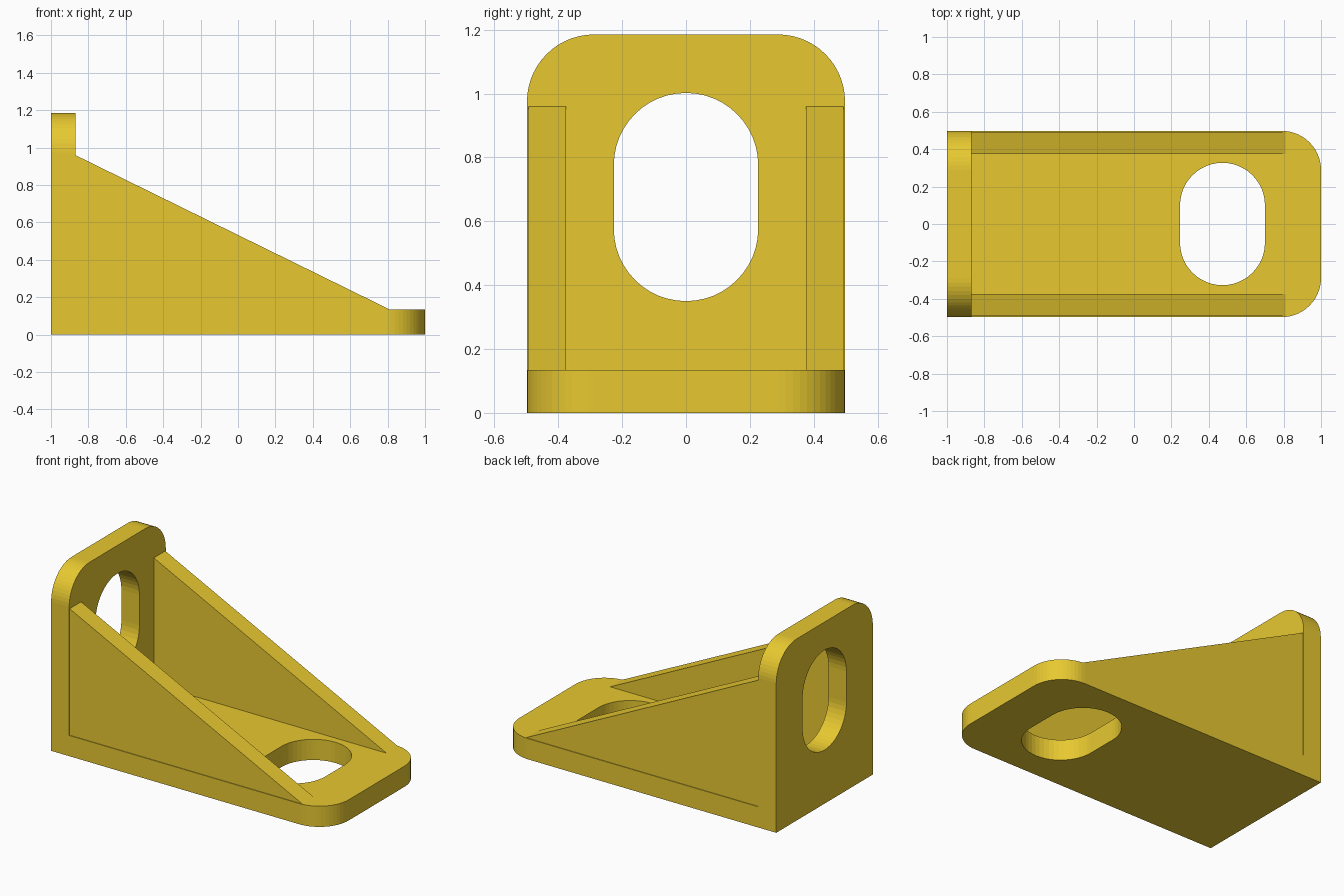
import bpy, bmesh, math

if "Cube" in bpy.data.objects:
    bpy.data.objects.remove(bpy.data.objects["Cube"])

W = 0.498                      # half width of the bracket
T = 0.135                      # base plate thickness
H = 1.185                      # back plate height
WALL = -0.87                   # inner face of the back plate

mat = bpy.data.materials.new("yellow")
mat.diffuse_color = (0.80, 0.58, 0.03, 1)
mat.use_nodes = True
mat.node_tree.nodes["Principled BSDF"].inputs["Base Color"].default_value = mat.diffuse_color


def prism(name, points, direction, corner_edges=None, radius=0.21):
    """Extrude a planar outline; optionally round the selected edges."""
    bm = bmesh.new()
    face = bm.faces.new([bm.verts.new(p) for p in points])
    ext = bmesh.ops.extrude_face_region(bm, geom=[face])
    moved = [g for g in ext["geom"] if isinstance(g, bmesh.types.BMVert)]
    bmesh.ops.translate(bm, verts=moved, vec=direction)
    bmesh.ops.recalc_face_normals(bm, faces=bm.faces)
    if corner_edges:
        edges = [e for e in bm.edges if corner_edges(*[v.co for v in e.verts])]
        bmesh.ops.bevel(bm, geom=edges, offset=radius, segments=14,
                        profile=0.5, affect='EDGES')
    mesh = bpy.data.meshes.new(name)
    bm.to_mesh(mesh)
    bm.free()
    obj = bpy.data.objects.new(name, mesh)
    bpy.context.collection.objects.link(obj)
    mesh.materials.append(mat)
    return obj


def slot(r, half_straight, n=24):
    """Outline of a slot standing along its second axis."""
    pts = []
    for side in (0, 1):
        for i in range(n + 1):
            a = math.pi * (side + i / n)
            shift = half_straight if side == 0 else -half_straight
            pts.append((r * math.cos(a), r * math.sin(a) + shift))
    return pts


def combine(target, tool, operation):
    mod = target.modifiers.new(tool.name, 'BOOLEAN')
    mod.object, mod.operation, mod.solver = tool, operation, 'EXACT'
    bpy.context.view_layer.objects.active = target
    bpy.ops.object.modifier_apply(modifier=mod.name)
    bpy.data.objects.remove(tool)


# L-shaped body with rounded front and top corners
profile = [(-1, 0), (1, 0), (1, T), (WALL, T), (WALL, H), (-1, H)]


def is_corner(a, b):
    across = abs(a.y - b.y) < 1e-5
    front = a.x > 0.99 and b.x > 0.99
    top = a.z > H - 0.01 and b.z > H - 0.01
    return across and (front or top)


bracket = prism("angle_bracket", [(x, -W, z) for x, z in profile],
                (0, 2 * W, 0), is_corner)

# triangular side ribs, slightly inset from the plate edges
for side in (-1, 1):
    rib = [(WALL - 0.04, 0.09), (0.81, 0.09), (0.81, T), (WALL, 0.96), (WALL - 0.04, 0.96)]
    tool = prism("side_rib", [(x, side * 0.375, z) for x, z in rib],
                 (0, side * 0.118, 0))
    combine(bracket, tool, 'UNION')

# slotted screw holes in both plates
base_hole = prism("base_slot", [(0.473 + u, v, -0.1) for u, v in slot(0.227, 0.1)],
                  (0, 0, 0.4))
combine(bracket, base_hole, 'DIFFERENCE')
back_hole = prism("back_slot", [(-1.1, u, 0.676 + v) for u, v in slot(0.226, 0.1)],
                  (0.4, 0, 0))
combine(bracket, back_hole, 'DIFFERENCE')
